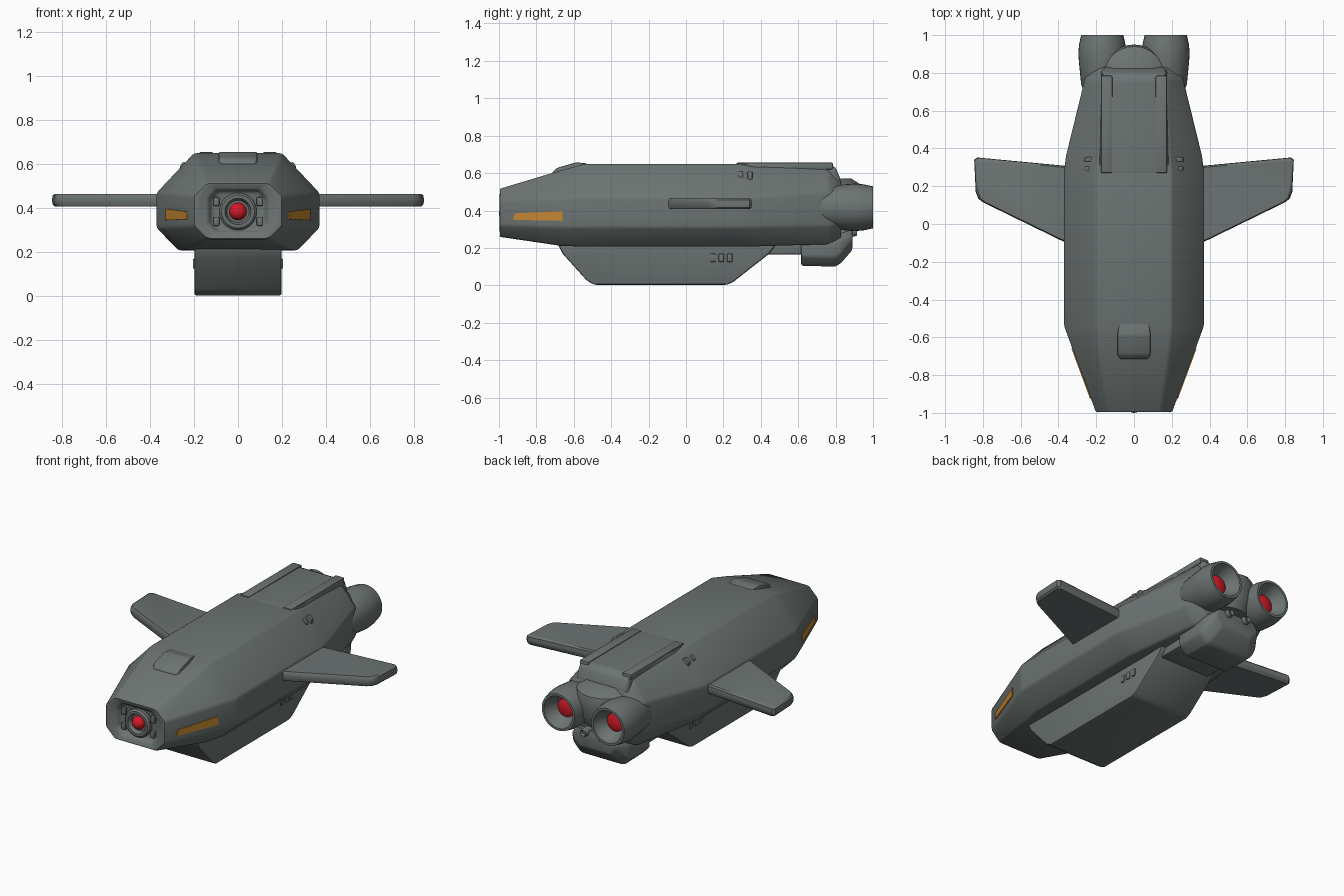
import bpy, bmesh, math
from mathutils import Vector

if "Cube" in bpy.data.objects:
    bpy.data.objects.remove(bpy.data.objects["Cube"], do_unlink=True)


def material(name, rgb):
    m = bpy.data.materials.new(name)
    m.use_nodes = True
    m.diffuse_color = (*rgb, 1)
    bsdf = m.node_tree.nodes["Principled BSDF"]
    bsdf.inputs["Base Color"].default_value = (*rgb, 1)
    bsdf.inputs["Roughness"].default_value = 0.6
    return m


GREY = material("hull grey", (0.15, 0.175, 0.17))
ORANGE = material("marker orange", (0.55, 0.24, 0.03))
RED = material("glow red", (0.65, 0.01, 0.02))


def finish(name, bm, mat, bevel=0.0, angle=35):
    """Soften hard edges, then turn the bmesh into an object."""
    bmesh.ops.recalc_face_normals(bm, faces=bm.faces)
    if bevel:
        edges = [e for e in bm.edges if len(e.link_faces) == 2 and e.calc_face_angle() > 0.3]
        bmesh.ops.bevel(bm, geom=edges, offset=bevel, segments=2, profile=0.5,
                        affect='EDGES', clamp_overlap=True)
    mesh = bpy.data.meshes.new(name)
    bm.to_mesh(mesh)
    bm.free()
    mesh.materials.append(mat)
    ob = bpy.data.objects.new(name, mesh)
    bpy.context.collection.objects.link(ob)
    bpy.ops.object.select_all(action='DESELECT')
    ob.select_set(True)
    bpy.context.view_layer.objects.active = ob
    bpy.ops.object.shade_smooth_by_angle(angle=math.radians(angle))
    return ob


def loft(name, sections, mat=GREY, bevel=0.0, angle=35):
    """Skin a list of equal-length point loops and cap both ends."""
    bm = bmesh.new()
    rings = [[bm.verts.new(p) for p in s] for s in sections]
    n = len(rings[0])
    for a, b in zip(rings, rings[1:]):
        for i in range(n):
            j = (i + 1) % n
            bm.faces.new((a[i], a[j], b[j], b[i]))
    bm.faces.new(rings[0])
    bm.faces.new(rings[-1])
    return finish(name, bm, mat, bevel, angle)


def octagon(y, top, side, bottom, z0, z1, z2, z3):
    half = [(bottom, z0), (side, z1), (side, z2), (top, z3)]
    pts = half + [(-x, z) for x, z in reversed(half)]
    return [(x, y, z) for x, z in pts]


def circle(y, r, cx, cz, n=32):
    return [(cx + r * math.cos(2 * math.pi * i / n), y,
             cz + r * math.sin(2 * math.pi * i / n)) for i in range(n)]


def lathe(name, cx, cz, profile, mat=GREY):
    return loft(name, [circle(y, r, cx, cz) for y, r in profile], mat)


def box(name, x, y, z, mat=GREY, bevel=0.008):
    return loft(name, [[(x[0], v, z[0]), (x[1], v, z[0]), (x[1], v, z[1]), (x[0], v, z[1])]
                       for v in y], mat, bevel)


def side_prism(name, profile, half, bevel):
    """Extrude a (y, z) outline across the width."""
    return loft(name, [[(x, y, z) for y, z in profile] for x in (-half, half)], GREY, bevel)


# Hull with recessed nose
loft("hull", [
    octagon(-0.955, .09, .12, .09, .30, .335, .44, .475),
    octagon(-0.985, .10, .135, .10, .29, .33, .445, .485),
    octagon(-0.99, .12, .165, .12, .275, .325, .45, .50),
    octagon(-1.0, .14, .20, .14, .26, .32, .455, .515),
    octagon(-0.66, .188, .326, .24, .21, .31, .465, .617),
    octagon(-0.54, .20, .37, .27, .208, .31, .47, .65),
    octagon(0.28, .20, .37, .27, .208, .31, .47, .65),
    octagon(0.36, .19, .36, .26, .208, .31, .47, .635),
    octagon(0.76, .165, .262, .20, .22, .32, .50, .625),
    octagon(0.83, .15, .24, .17, .25, .34, .48, .56),
], bevel=0.012)

# Nose sensor: ring, brackets and red eye
lathe("sensor_ring", 0, .385, [(-.95, .085), (-.975, .085), (-.985, .075), (-.985, .06), (-.96, .05)])
for s in (-1, 1):
    for z in (.34, .43):
        box("sensor_bracket", sorted((s * .085, s * .112)), (-.95, -.975), (z - .02, z + .02), bevel=.004)
bm = bmesh.new()
bmesh.ops.create_uvsphere(bm, u_segments=24, v_segments=16, radius=0.04)
bmesh.ops.translate(bm, vec=Vector((0, -0.96, 0.385)), verts=bm.verts)
finish("sensor_eye", bm, RED)

# Fairing on the nose top and panels on the rear top
loft("nose_fairing", [
    [(-w, y, .57), (w, y, .57), (w, y, z), (-w, y, z)]
    for y, w, z in ((-.715, .075, .605), (-.69, .088, .628), (-.59, .088, .657), (-.53, .08, .653))
], bevel=0.008)
loft("rear_top_panel", [
    [(-w, y, .54), (w, y, .54), (w - .01, y, z), (-w + .01, y, z)]
    for y, w, z in ((.25, .20, .648), (.29, .192, .652), (.76, .178, .65), (.80, .178, .63), (.825, .17, .57))
], bevel=0.01)
for s in (-1, 1):
    box("top_rail", sorted((s * .115, s * .175)), (.27, .785), (.62, .656), bevel=.006)

# Rounded tail deck between the engines
lathe_deck = [[(r * math.cos(a), .775 + r * math.sin(a), z)
               for a in [2 * math.pi * i / 32 for i in range(32)]]
              for r, z in ((.13, .33), (.165, .40), (.175, .50), (.165, .535), (.11, .57))]
loft("tail_deck", lathe_deck)

# Belly pod, its rear bridge and the tail block
side_prism("belly_pod", [(-.69, .23), (-.66, .17), (-.53, .025), (-.49, .003), (.22, .003),
                         (.255, .02), (.44, .165), (.50, .24)], .198, .01)
side_prism("belly_bridge", [(.38, .165), (.66, .165), (.66, .25), (.38, .25)], .17, .01)
loft("tail_block", [octagon(y, w - .03, w, w - .05, z0, z0 + .05, z1 - .04, z1) for y, w, z0, z1 in
                    ((.615, .19, .105, .27), (.80, .19, .10, .27), (.83, .185, .12, .28), (.89, .15, .19, .30))],
     bevel=0.012)

# Paired parts on both sides
for s in (-1, 1):
    side = "left" if s > 0 else "right"

    # Engine nacelle with hollow nozzle and glow
    cx = s * .168
    lathe(side + "_engine", cx, .417, [(.66, .08), (.74, .112), (.84, .122), (.90, .127), (.95, .123),
                                      (1.0, .112), (1.0, .098), (.965, .085), (.92, .052)])
    lathe(side + "_engine_glow", cx, .417, [(.922, .055), (.928, .054), (.94, .03)], RED)

    # Swept wing with a rounded edge
    plan = [(.33, -.11), (.39, -.085), (.80, .115), (.825, .135), (.838, .17), (.846, .34),
            (.83, .352), (.33, .305)]
    mid = Vector((.58, .14))
    layers = []
    for z, k in ((.407, .95), (.417, .99), (.437, 1.0), (.457, .99), (.465, .95)):
        pts = [mid + (Vector(p) - mid) * k for p in plan]
        layers.append([(s * p.x, p.y, z) for p in pts])
    loft(side + "_wing", layers)

    # Orange marker plate lying on the tapered nose side
    outline = [(-.925, .35), (-.66, .345), (-.66, .397), (-.915, .385)]
    loft(side + "_marker", [[(s * (.20 + (y + 1) * .37 + d), y, z) for y, z in outline]
                            for d in (-.002, .005)], ORANGE)

    # Shoulder vents, pod vents and tail pipes
    for i in range(2):
        y = .28 + i * .05
        loft(side + "_shoulder_vent", [[(s * x, v, z) for x, z in
                                       ((.20, .60), (.25, .61), (.265, .59), (.26, .54))]
                                       for v in (y, y + .025)], GREY, .005)
    for y in (.13, .175, .22):
        box(side + "_pod_vent", sorted((s * .19, s * .205)), (y, y + .028), (.125, .17), bevel=.005)
    lathe(side + "_tail_pipe", s * .06, .285, [(.78, .024), (.90, .024), (.915, .018), (.90, .012)])
